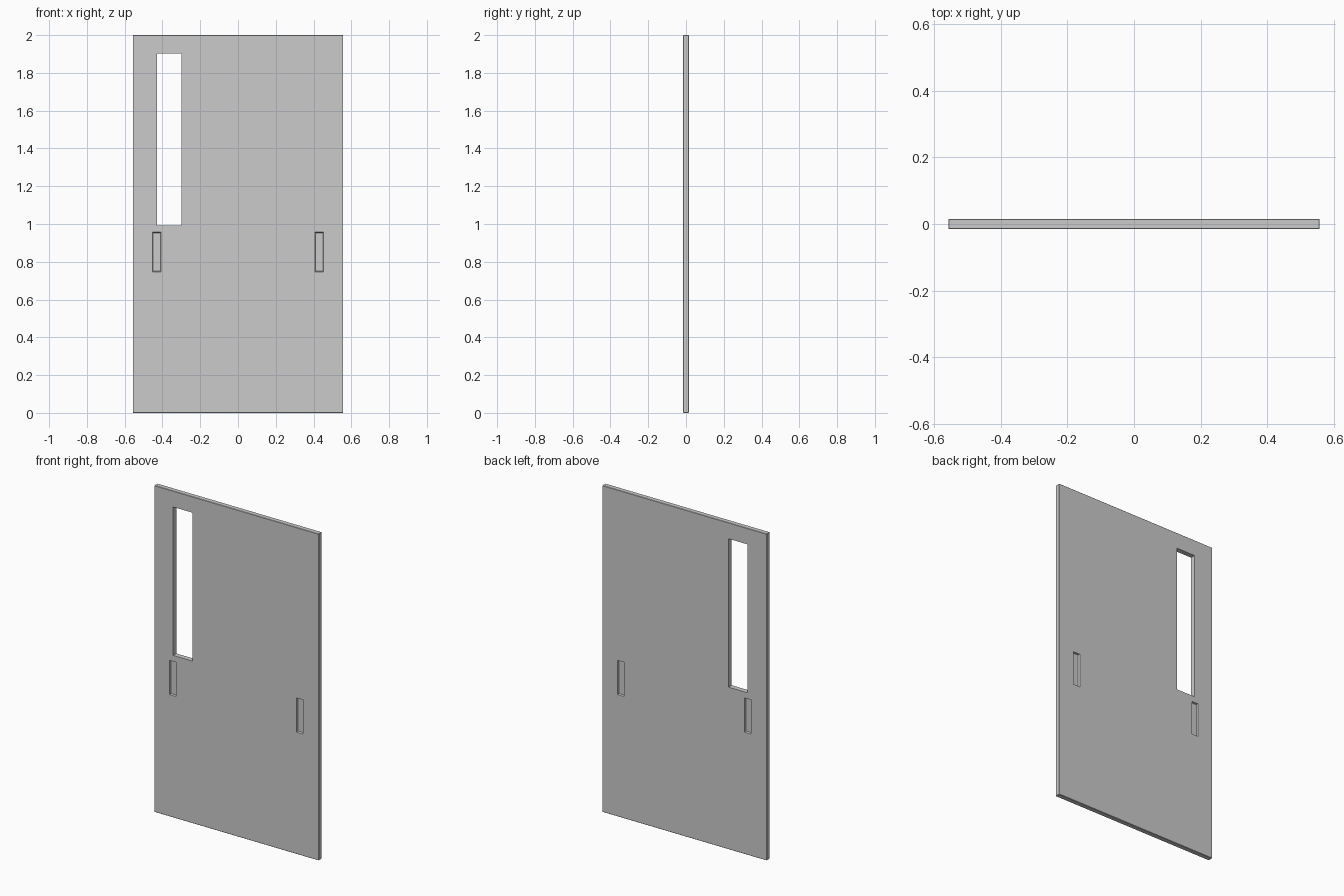
import bpy, bmesh

if "Cube" in bpy.data.objects:
    bpy.data.objects.remove(bpy.data.objects["Cube"])

T = 0.0155  # half thickness of the slab


def add_object(name, bm):
    bmesh.ops.recalc_face_normals(bm, faces=bm.faces)
    mesh = bpy.data.meshes.new(name)
    bm.to_mesh(mesh)
    bm.free()
    obj = bpy.data.objects.new(name, mesh)
    bpy.context.collection.objects.link(obj)
    return obj


def box(bm, x0, x1, y0, y1, z0, z1, inset0=0.0):
    """Box whose y0 end is shrunk by inset0, giving sloped walls."""
    verts = bmesh.ops.create_cube(bm, size=1)["verts"]
    for v in verts:
        i = inset0 if v.co.y < 0 else 0.0
        v.co = (x0 + i if v.co.x < 0 else x1 - i,
                y0 if v.co.y < 0 else y1,
                z0 + i if v.co.z < 0 else z1 - i)


# Door slab with a fine chamfer around its outer edges
bm = bmesh.new()
box(bm, -0.557, 0.557, -T, T, 0, 2)
bmesh.ops.bevel(bm, geom=bm.edges[:], offset=0.002, segments=1,
                affect='EDGES', profile=0.5)
door = add_object("door_panel", bm)

# Cutter shapes: tall window opening and finger pulls on both faces
bm = bmesh.new()
box(bm, -0.428, -0.299, -0.1, 0.1, 0.993, 1.902)
for sx in (-1, 1):
    for sy in (-1, 1):
        x = sx * 0.43
        box(bm, x - 0.023, x + 0.023, sy * 0.005, sy * (T + 0.002),
            0.746, 0.957, 0.0)
        # Shrink the floor of the pull so its walls slope slightly
        bm.verts.ensure_lookup_table()
        for v in bm.verts[-8:]:
            if abs(v.co.y) < 0.006:
                v.co.x -= 0.004 * (1 if v.co.x > x else -1)
                v.co.z -= 0.004 * (1 if v.co.z > 0.85 else -1)
cutter = add_object("opening_cutter", bm)
cutter.hide_render = True

# Cut the openings, then remove the helper
mod = door.modifiers.new("openings", 'BOOLEAN')
mod.operation = 'DIFFERENCE'
mod.solver = 'EXACT'
mod.object = cutter
bpy.context.view_layer.objects.active = door
door.select_set(True)
bpy.ops.object.modifier_apply(modifier=mod.name)
bpy.data.objects.remove(cutter, do_unlink=True)
